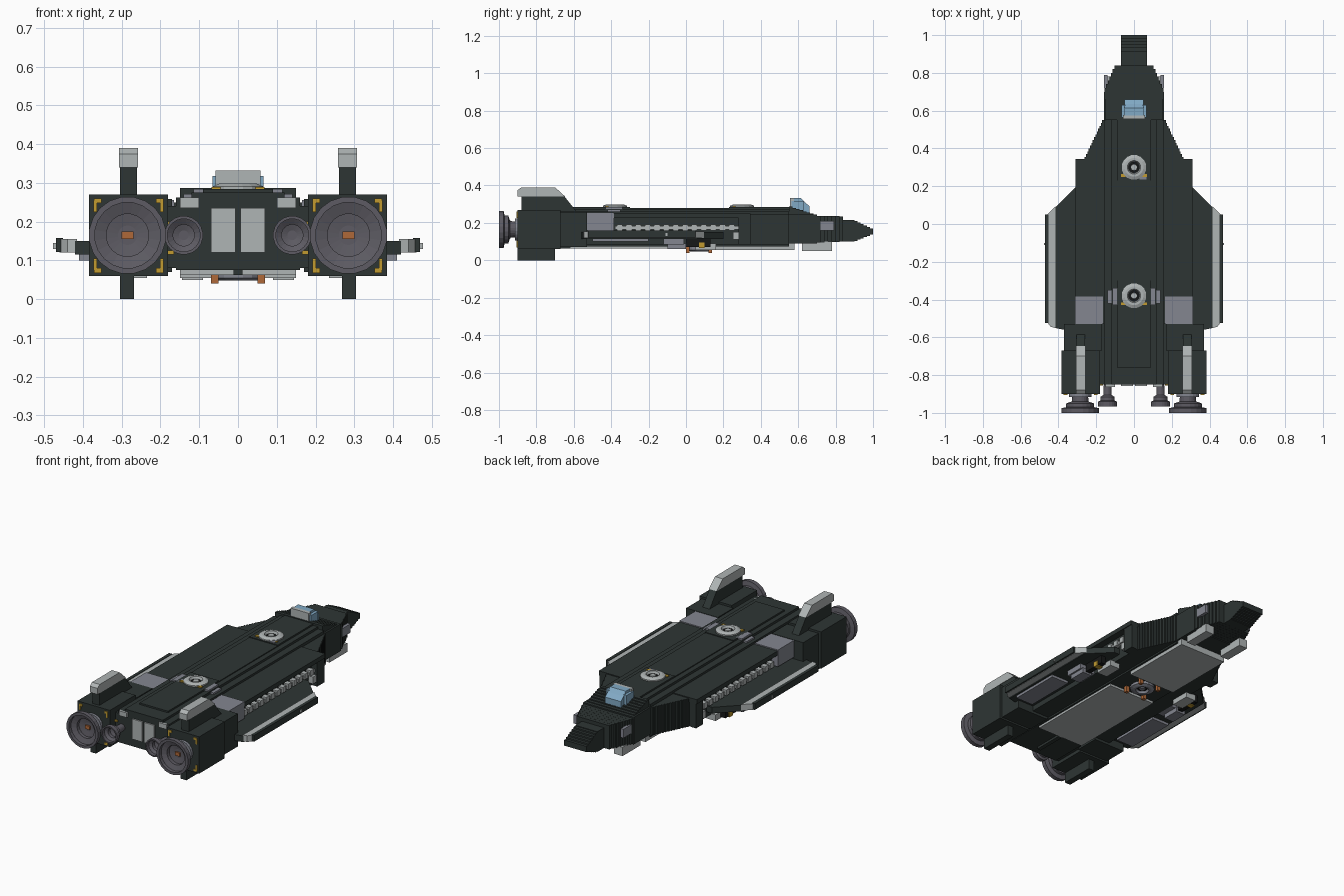
import bpy, bmesh, math
from mathutils import Matrix

old = bpy.data.objects.get("Cube")
if old:
    bpy.data.objects.remove(old)


def material(name, r, g, b):
    m = bpy.data.materials.new(name)
    m.use_nodes = True
    m.diffuse_color = (r, g, b, 1)
    m.node_tree.nodes["Principled BSDF"].inputs["Base Color"].default_value = (r, g, b, 1)
    return m


DARK = material("dark hull", 0.027, 0.036, 0.034)
BLACK = material("black trim", 0.008, 0.009, 0.009)
LIGHT = material("light grey", 0.43, 0.46, 0.46)
LILAC = material("lilac grey", 0.23, 0.24, 0.28)
METAL = material("engine metal", 0.11, 0.105, 0.125)
BLUE = material("glass blue", 0.22, 0.40, 0.56)
YELLOW = material("yellow", 0.54, 0.33, 0.03)
ORANGE = material("orange", 0.43, 0.14, 0.04)


def finish(name, bm, mat):
    bmesh.ops.recalc_face_normals(bm, faces=bm.faces)
    mesh = bpy.data.meshes.new(name)
    bm.to_mesh(mesh)
    bm.free()
    mesh.materials.append(mat)
    obj = bpy.data.objects.new(name, mesh)
    bpy.context.collection.objects.link(obj)
    return obj


def boxes(name, mat, spans, mirror=False):
    """Boxes given as x0, x1, y0, y1, z0, z1, optionally repeated on the other side."""
    bm = bmesh.new()
    for x0, x1, y0, y1, z0, z1 in spans:
        for side in ((1, -1) if mirror else (1,)):
            at = Matrix.Translation((side * (x0 + x1) / 2, (y0 + y1) / 2, (z0 + z1) / 2))
            size = Matrix.Diagonal((x1 - x0, y1 - y0, z1 - z0, 1))
            bmesh.ops.create_cube(bm, size=1, matrix=at @ size)
    return finish(name, bm, mat)


def stairs(name, mat, start, end, steps):
    """Centred blocks stepping along y; start and end hold y, half width, bottom, top."""
    spans = []
    for i in range(steps):
        y, w, low, top = [a + (b - a) * (i + 0.5) / steps for a, b in zip(start, end)]
        half = (end[0] - start[0]) / steps / 2
        spans.append((-w, w, y - half, y + half, low, top))
    return boxes(name, mat, spans)


def prism(name, mat, outline, low, high, axis="z", mirror=False):
    """Extrude an outline: (x, y) along z, or (y, z) along x."""
    bm = bmesh.new()
    for side in ((1, -1) if mirror else (1,)):
        rings = []
        for h in (low, high):
            pts = [(side * a, b, h) if axis == "z" else (side * h, a, b) for a, b in outline]
            rings.append([bm.verts.new(p) for p in pts])
        bm.faces.new(rings[0])
        bm.faces.new(rings[1])
        n = len(outline)
        for i in range(n):
            j = (i + 1) % n
            bm.faces.new((rings[0][i], rings[0][j], rings[1][j], rings[1][i]))
    return finish(name, bm, mat)


def lathe(name, mat, profile, center, axis="y", sides=20):
    """Spin a (radius, offset) profile about an axis through center."""
    bm = bmesh.new()
    rings = []
    for r, h in profile:
        ring = []
        for i in range(sides):
            a = 2 * math.pi * (i + 0.5) / sides
            u, v = r * math.cos(a), r * math.sin(a)
            p = (u, h, v) if axis == "y" else (u, v, h)
            ring.append(bm.verts.new([c + d for c, d in zip(center, p)]))
        rings.append(ring)
    for k in range(len(rings) - 1):
        for i in range(sides):
            j = (i + 1) % sides
            bm.faces.new((rings[k][i], rings[k][j], rings[k + 1][j], rings[k + 1][i]))
    bm.faces.new(rings[0])
    bm.faces.new(rings[-1])
    return finish(name, bm, mat)


# Central hull and raised spine
boxes("central_hull", DARK, [(-.16, .16, -.85, .55, .075, .262)])
boxes("spine", DARK, [(-.12, .12, -.85, .6, .26, .275)])
boxes("spine_panels", DARK, [(-.09, .09, -.76, -.3, .27, .284), (-.09, .09, .23, .56, .27, .284),
                             (-.09, .09, -.3, .23, .27, .28)])
boxes("forward_hull", DARK, [(-.16, .16, .55, .7, .09, .245)])
stairs("forward_slope", DARK, (.55, .15, .2, .29), (.7, .15, .2, .24), 8)

# Nose
stairs("nose_taper", DARK, (.7, .16, .095, .238), (.84, .1, .1, .235), 7)
boxes("nose_block", DARK, [(-.07, .07, .84, .9, .1, .215)])
stairs("nose_tip", DARK, (.9, .07, .1, .215), (1, .07, .14, .165), 6)
boxes("chin_pods", LIGHT, [(.09, .145, .62, .78, .05, .1)], True)
boxes("nose_side_lights", LILAC, [(.14, .158, .72, .79, .16, .21)], True)

# Shoulders with an overhanging roof and a recessed side wall
stairs("shoulder_taper", DARK, (.34, .265, .085, .245), (.55, .165, .085, .245), 14)
boxes("shoulder_wall", DARK, [(.15, .27, -.55, .34, .085, .24)], True)
boxes("shoulder_roof", DARK, [(.15, .31, -.53, .345, .225, .25),
                              (.27, .305, .28, .345, .085, .23)], True)
boxes("side_rail", LIGHT, [(.265, .29, -.38, .29, .165, .182)], True)
boxes("side_rail_teeth", LIGHT,
      [(.265, .297, -.37 + i * .05, -.34 + i * .05, .16, .192) for i in range(13)], True)
boxes("shoulder_boxes", LILAC, [(.165, .312, -.53, -.385, .16, .256)], True)

# Side wings with a light bevel strip and dark outer edge
prism("wing_plate", DARK, [(.25, .2), (.305, .2), (.42, .085), (.42, -.55), (.37, -.56), (.25, -.56)],
      .115, .15, mirror=True)
prism("wing_strip", LIGHT, [(.415, .095), (.46, .05), (.46, -.52), (.44, -.545), (.415, -.55)],
      .12, .155, mirror=True)
boxes("wing_edge", DARK, [(.452, .47, -.525, .05, .122, .158)], True)
boxes("wing_tip_light", LIGHT, [(.465, .477, -.11, -.1, .13, .145)], True)
boxes("wing_underside", LILAC, [(.3, .41, -.5, -.2, .1, .118)], True)

# Rear nacelles and fins
boxes("nacelle", DARK, [(.18, .385, -.9, -.67, .06, .27), (.17, .37, -.67, -.53, .07, .258)], True)
boxes("lower_fin", DARK, [(.268, .304, -.9, -.7, 0, .065)], True)
prism("upper_fin", DARK, [(-.88, .26), (-.88, .342), (-.65, .342), (-.585, .26)],
      .26, .305, "x", True)
prism("fin_cap", LIGHT, [(-.9, .34), (-.9, .375), (-.88, .39), (-.7, .39), (-.645, .34)],
      .258, .307, "x", True)

# Yellow corner marks on the nacelle backs
marks = []
for x in (.192, .352):
    for z in (.068, .248):
        marks.append((x, x + .02, -.905, -.898, z, z + .012))
for x in (.192, .364):
    for z in (.075, .225):
        marks.append((x, x + .009, -.905, -.898, z, z + .03))
boxes("nacelle_marks", YELLOW, marks, True)

# Stepped engine bells
bell = [(.4, .12), (.45, .06), (.75, .05), (.75, .03), (1, .025), (1, 0),
        (.85, 0), (.85, .02), (.55, .03), (.55, .05), (.25, .055)]
for side, tag in ((1, "left"), (-1, "right")):
    lathe("main_engine_" + tag, METAL, [(r * .1, h) for r, h in bell], (side * .285, -1, .165))
    lathe("small_engine_" + tag, METAL, [(r * .05, h) for r, h in bell], (side * .14, -.965, .165))
    boxes("engine_core_" + tag, ORANGE,
          [(side * .285 - .015, side * .285 + .015, -.955, -.946, .155, .175)])
    lathe("engine_collar_" + tag, LILAC, [(.06, 0), (.06, .02)], (side * .285, -.915, .165))

# Hull rear
boxes("rear_panel", LIGHT, [(-.07, -.006, -.858, -.84, .12, .235), (.006, .07, -.858, -.84, .12, .235)])
boxes("rear_vents", LIGHT, [(.1, .15, -.862, -.82, .235, .262)], True)
boxes("rear_bridge", DARK, [(.15, .19, -.85, -.53, .08, .24)], True)
boxes("rear_marks", YELLOW, [(.165, .182, -.856, -.848, .19, .2),
                             (.165, .182, -.856, -.848, .115, .125)], True)

# Cockpit
prism("canopy", BLUE, [(.575, .27), (.575, .332), (.615, .332), (.635, .31), (.66, .29), (.66, .25)],
      -.05, .05, "x")
boxes("canopy_sides", BLUE, [(.045, .066, .565, .63, .26, .318)], True)
boxes("cockpit_back", LIGHT, [(-.058, .058, .556, .577, .27, .332)])

# Top turrets
ring = [(.066, 0), (.066, .015), (.05, .022), (.036, .022), (.03, .008), (.018, .008), (.016, .016)]
for name, y in (("front_turret", .3), ("rear_turret", -.38)):
    lathe(name, LIGHT, ring, (0, y, .276), "z", 16)
    lathe(name + "_core", BLACK, [(.028, 0), (.028, .004)], (0, y, .283), "z", 12)
    boxes(name + "_marks", YELLOW, [(.045, .068, y - .05, y - .035, .27, .29)], True)
boxes("front_turret_block", LILAC, [(.03, .065, .235, .265, .27, .29)])
boxes("rear_turret_arms", LILAC, [(.06, .115, -.43, -.34, .26, .284),
                                  (.1, .14, -.42, -.35, .255, .272)], True)

# Belly plates and ventral turret
boxes("belly_plates", LIGHT, [(-.15, .15, -.62, -.02, .062, .08), (-.15, .15, .15, .58, .055, .09)])
boxes("belly_plate_trim", DARK, [(-.012, .012, -.8, -.62, .062, .08)])
lathe("belly_turret", LILAC, [(r, -h) for r, h in ring], (0, .07, .07), "z", 16)
lathe("belly_turret_core", BLACK, [(.028, 0), (.028, -.004)], (0, .07, .063), "z", 12)
boxes("belly_turret_marks", ORANGE, [(.05, .07, 0, .02, .04, .08), (.05, .07, .12, .14, .04, .08)], True)

# Underwing guns
boxes("gun_mounts", LILAC, [(.27, .37, -.12, -.01, .085, .12), (.3, .36, -.1, 0, .06, .09)], True)
boxes("gun_bodies", BLACK, [(.31, .34, 0, .13, .07, .12)], True)
boxes("gun_housings", LIGHT, [(.24, .3, .25, .33, .11, .15), (.235, .3, .05, .16, .055, .09)], True)
boxes("gun_feeds", YELLOW, [(.305, .345, .07, .1, .065, .095)], True)
